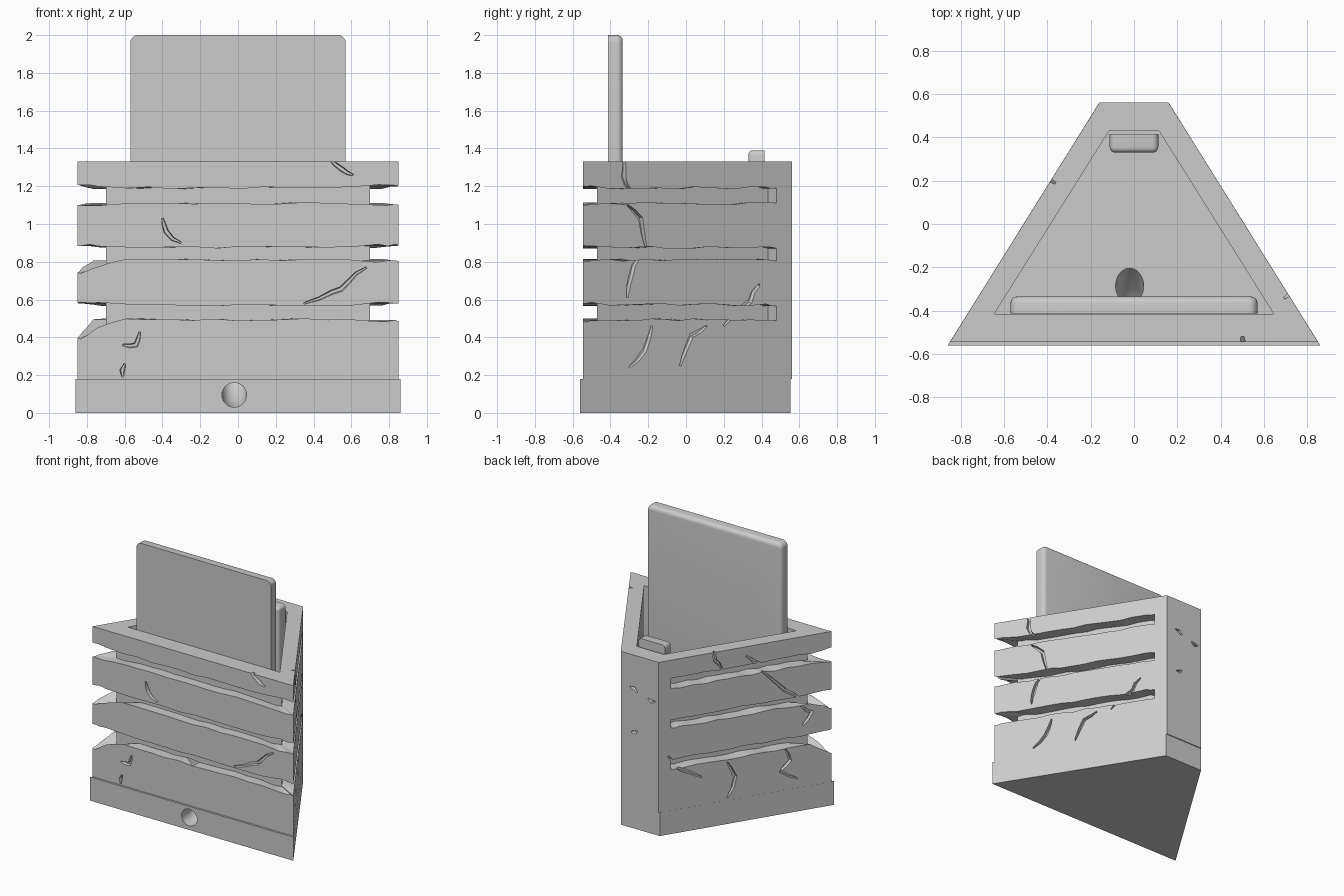
import bpy, bmesh, random
from mathutils import Vector
from math import cos, sin, pi

random.seed(4)
if "Cube" in bpy.data.objects:
    bpy.data.objects.remove(bpy.data.objects["Cube"])

stone = bpy.data.materials.new("plain_grey")
stone.use_nodes = True
GREY = (0.6, 0.6, 0.6, 1)
stone.diffuse_color = GREY
stone.node_tree.nodes["Principled BSDF"].inputs["Base Color"].default_value = GREY


def make_object(name, bm):
    bmesh.ops.recalc_face_normals(bm, faces=bm.faces)
    mesh = bpy.data.meshes.new(name)
    bm.to_mesh(mesh)
    bm.free()
    mesh.materials.append(stone)
    obj = bpy.data.objects.new(name, mesh)
    bpy.context.collection.objects.link(obj)
    return obj


def loft(bm, rings):
    """Skin a closed solid through rings of equal size."""
    rows = [[bm.verts.new(p) for p in ring] for ring in rings]
    n = len(rows[0])
    for a, b in zip(rows, rows[1:]):
        for i in range(n):
            j = (i + 1) % n
            bm.faces.new((a[i], a[j], b[j], b[i]))
    bm.faces.new(rows[0][::-1])
    bm.faces.new(rows[-1])


def solid(name, rings):
    bm = bmesh.new()
    loft(bm, rings)
    return make_object(name, bm)


def activate(obj):
    bpy.ops.object.select_all(action="DESELECT")
    obj.select_set(True)
    bpy.context.view_layer.objects.active = obj


def cut(target, cutter):
    mod = target.modifiers.new("cut", "BOOLEAN")
    mod.operation, mod.solver, mod.object = "DIFFERENCE", "EXACT", cutter
    activate(target)
    bpy.ops.object.modifier_apply(modifier=mod.name)


def wedge(name, front, back, z0, z1):
    """Prism on a trapezoid plan, given its front and back right corners."""
    plan = [(-front[0], front[1]), front, back, (-back[0], back[1])]
    return solid(name, [[(x, y, z) for x, y in plan] for z in (z0, z1)])


# Body, plinth and the open compartment
FRONT, BACK = (0.85, -0.545), (0.16, 0.56)
FLOOR = 0.25
body = wedge("body", FRONT, BACK, 0.18, 1.33)
plinth = wedge("plinth", (0.86, -0.56), (0.165, 0.553), 0, 0.18)
helpers = [wedge("compartment_cutter", (0.645, -0.415), (0.115, 0.43), FLOOR, 1.5)]
cut(body, helpers[0])


# Worn grooves around the front and both sides
def mirrored(end, corner):
    return [Vector(p) for p in (
        (-end[0], end[1]), (-corner[0], corner[1]), corner, end)]


inner_path = mirrored((0.138, 0.435), (0.70, -0.47))
outer_path = mirrored((0.252, 0.507), (0.95, -0.61))
steps = [0, 0.025, 0.055] + [i / 14 for i in range(2, 13)] + [0.945, 0.975]


def groove(low, high, drop):
    rings = []
    for seg in range(3):
        for t in steps + ([1] if seg == 2 else []):
            inner = inner_path[seg].lerp(inner_path[seg + 1], t)
            outer = outer_path[seg].lerp(outer_path[seg + 1], t)
            near = [max(0, 1 - (outer - c).length / 0.17) for c in outer_path[1:3]]
            lo = low + random.uniform(-0.007, 0.005) - drop * near[0]
            hi = high + random.uniform(-0.005, 0.007)
            if max(near) > 0.2:
                lo, hi = lo - 0.008, hi + 0.012
            rings.append([(*outer, lo), (*inner, lo), (*inner, hi), (*outer, hi)])
    return solid("groove_cutter", rings)


for low, high, drop in ((0.495, 0.57, 0.1), (0.81, 0.875, 0.06), (1.11, 1.19, 0)):
    helpers.append(groove(low, high, drop))
    cut(body, helpers[-1])


# Cracks: tapered polylines sunk into each face, placed by (x or y, z)
def side_x(y):
    return FRONT[0] + (BACK[0] - FRONT[0]) * (y - FRONT[1]) / (BACK[1] - FRONT[1])


faces = {
    "front": (lambda u: Vector((u, FRONT[1], 0)), Vector((0, -1, 0))),
    "back": (lambda u: Vector((u, BACK[1], 0)), Vector((0, 1, 0))),
    "left": (lambda u: Vector((side_x(u), u, 0)), Vector((0.848, 0.53, 0))),
    "right": (lambda u: Vector((-side_x(u), u, 0)), Vector((-0.848, 0.53, 0))),
}
cracks = {
    "front": [[(-.4, 1.03), (-.38, .96), (-.3, .9)],
              [(.35, .58), (.5, .64), (.58, .69), (.68, .77)],
              [(.48, 1.35), (.55, 1.29), (.61, 1.26)],
              [(-.61, .36), (-.54, .36), (-.52, .43)],
              [(-.6, .26), (-.61, .19)]],
    "left": [[(-.33, 1.35), (-.33, 1.25), (-.29, 1.18)],
             [(-.31, 1.1), (-.24, 1.03), (-.21, .87)],
             [(-.25, .82), (-.29, .73), (-.31, .61)],
             [(-.18, .46), (-.22, .33), (-.3, .24)],
             [(.11, .46), (.03, .41), (-.03, .25)],
             [(.39, .68), (.34, .59), (.2, .46)]],
    "right": [[(-.1, 1.12), (-.25, .94), (-.35, .86)],
              [(-.35, .8), (-.42, .74), (-.36, .65)],
              [(.12, .47), (.07, .35), (.12, .2)],
              [(-.25, .49), (-.28, .4), (-.22, .33), (-.33, .25)],
              [(.5, .6), (.42, .48), (.28, .39)],
              [(0, 1.26), (-.1, 1.18)],
              [(.2, 1.35), (.2, 1.27), (.15, 1.18)]],
    "back": [[(.08, 1.08), (.02, 1.05)], [(-.07, 1.03), (-.13, 1.02)],
             [(.07, .74), (.02, .76)]],
}


def crack(bm, side, points):
    place, normal = faces[side]
    path = [place(u) + Vector((0, 0, z)) for u, z in points]
    # add wobbling midpoints for a ragged line
    fine = [path[0]]
    for a, b in zip(path, path[1:]):
        across = (b - a).cross(normal).normalized()
        fine += [(a + b) / 2 + across * random.uniform(-0.012, 0.012), b]
    rings = []
    for i, p in enumerate(fine):
        run = fine[min(i + 1, len(fine) - 1)] - fine[max(i - 1, 0)]
        half = 0.006 + 0.011 * sin(pi * i / (len(fine) - 1))
        across = run.cross(normal).normalized() * half
        out, deep = normal * 0.02, normal * -0.025
        rings.append([p + out - across, p + out + across,
                      p + deep + across * 0.5, p + deep - across * 0.5])
    loft(bm, rings)


bm = bmesh.new()
for side, lines in cracks.items():
    for points in lines:
        crack(bm, side, points)
helpers.append(make_object("crack_cutter", bm))
cut(body, helpers[-1])

# Cable passage from the front of the plinth up to the compartment floor
bend = [Vector((-0.02, y, z)) for y, z in (
    (-.65, .095), (-.47, .095), (-.4, .12), (-.35, .17), (-.285, .25), (-.24, .31))]
rings = []
for i, p in enumerate(bend):
    run = (bend[min(i + 1, 5)] - bend[max(i - 1, 0)]).normalized()
    up = Vector((1, 0, 0)).cross(run)
    rings.append([p + 0.065 * (Vector((cos(a), 0, 0)) + up * sin(a))
                  for a in (k * pi / 14 for k in range(28))])
helpers.append(solid("cable_cutter", rings))
cut(body, helpers[-1])
cut(plinth, helpers[-1])


# Slabs standing in the compartment
def slab(name, lo, hi, corner, edge, is_rounded):
    bm = bmesh.new()
    bmesh.ops.create_cube(bm, size=1)
    for v in bm.verts:
        v.co = [lo[k] if v.co[k] < 0 else hi[k] for k in range(3)]
    along = [e for e in bm.edges
             if abs(e.verts[0].co.y - e.verts[1].co.y) > 0.01]
    bmesh.ops.bevel(bm, geom=along, offset=corner, segments=5,
                    profile=0.5, affect="EDGES")
    rim = [e for e in bm.edges if all(is_rounded(v.co) for v in e.verts)]
    bmesh.ops.bevel(bm, geom=rim, offset=edge, segments=4,
                    profile=0.5, affect="EDGES")
    return make_object(name, bm)


screen = slab("tablet", (-.57, -.413, FLOOR), (.57, -.335, 2), 0.04, 0.03,
              lambda c: c.y > -0.34)
block = slab("rear_holder", (-.112, .33, FLOOR), (.112, .415, 1.39), 0.025, 0.024,
             lambda c: c.y < 0.34)

for h in helpers:
    bpy.data.objects.remove(h)
for obj in (body, plinth, screen, block):
    activate(obj)
    bpy.ops.object.shade_smooth_by_angle(angle=0.5)
